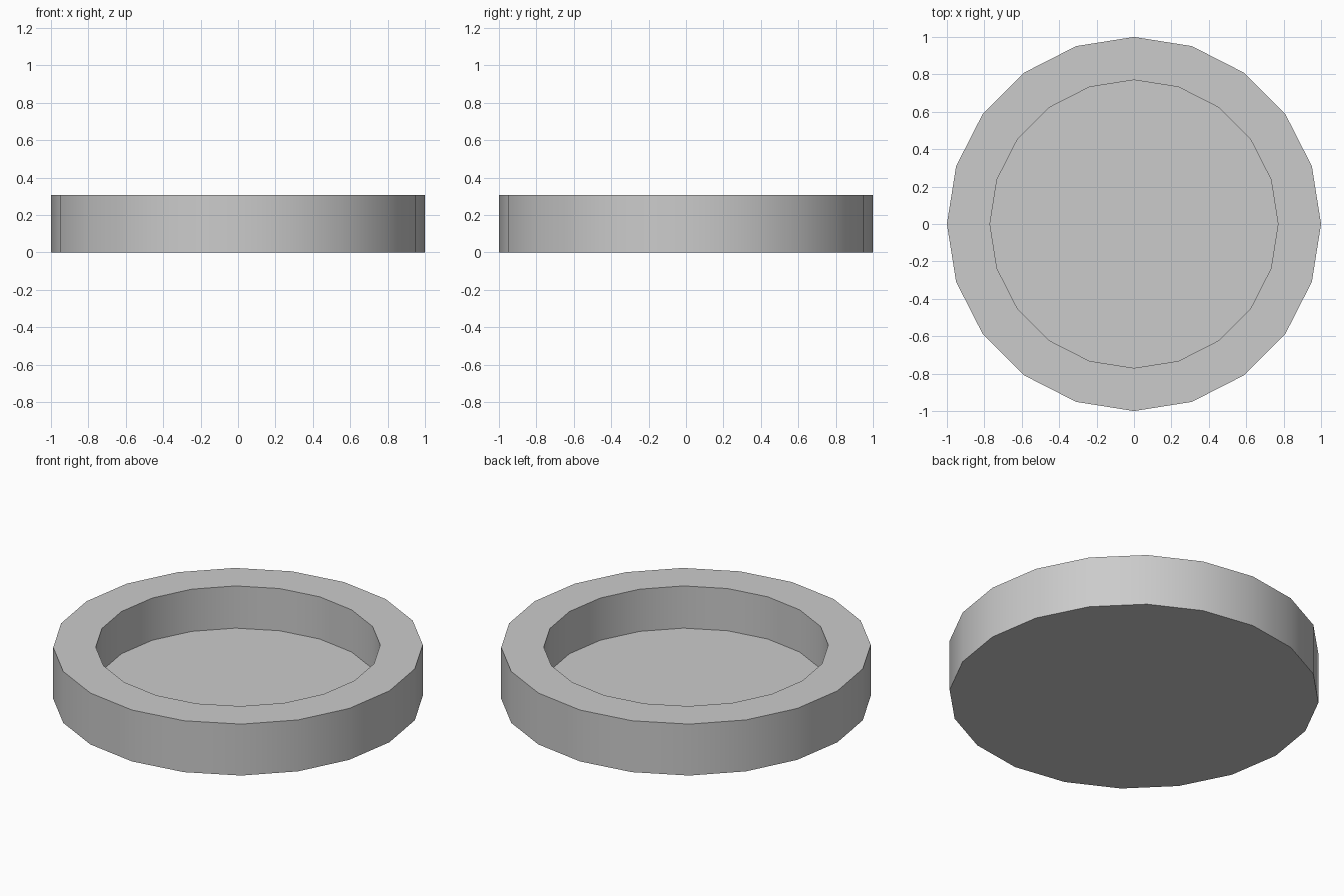
import bpy, bmesh, math

if "Cube" in bpy.data.objects:
    bpy.data.objects.remove(bpy.data.objects["Cube"])

SIDES = 20
# Dish profile (radius, height): outer foot, outer rim, inner rim, floor edge
PROFILE = [(1.0, 0.0), (1.0, 0.307), (0.77, 0.307), (0.77, 0.055)]

bm = bmesh.new()

# One ring of vertices per profile point
rings = []
for r, z in PROFILE:
    rings.append([bm.verts.new((r * math.cos(2 * math.pi * i / SIDES),
                                r * math.sin(2 * math.pi * i / SIDES), z))
                  for i in range(SIDES)])

# Outer wall, flat rim and inner wall
for a, b in zip(rings, rings[1:]):
    for i in range(SIDES):
        j = (i + 1) % SIDES
        bm.faces.new((a[i], a[j], b[j], b[i]))

# Underside and recessed floor
bm.faces.new(rings[0][::-1])
bm.faces.new(rings[-1])
bmesh.ops.recalc_face_normals(bm, faces=bm.faces)

mesh = bpy.data.meshes.new("round_dish")
bm.to_mesh(mesh)
bm.free()
dish = bpy.data.objects.new("round_dish", mesh)
bpy.context.collection.objects.link(dish)

# Smooth walls, sharp rims
bpy.context.view_layer.objects.active = dish
dish.select_set(True)
bpy.ops.object.shade_smooth_by_angle(angle=math.radians(30))
